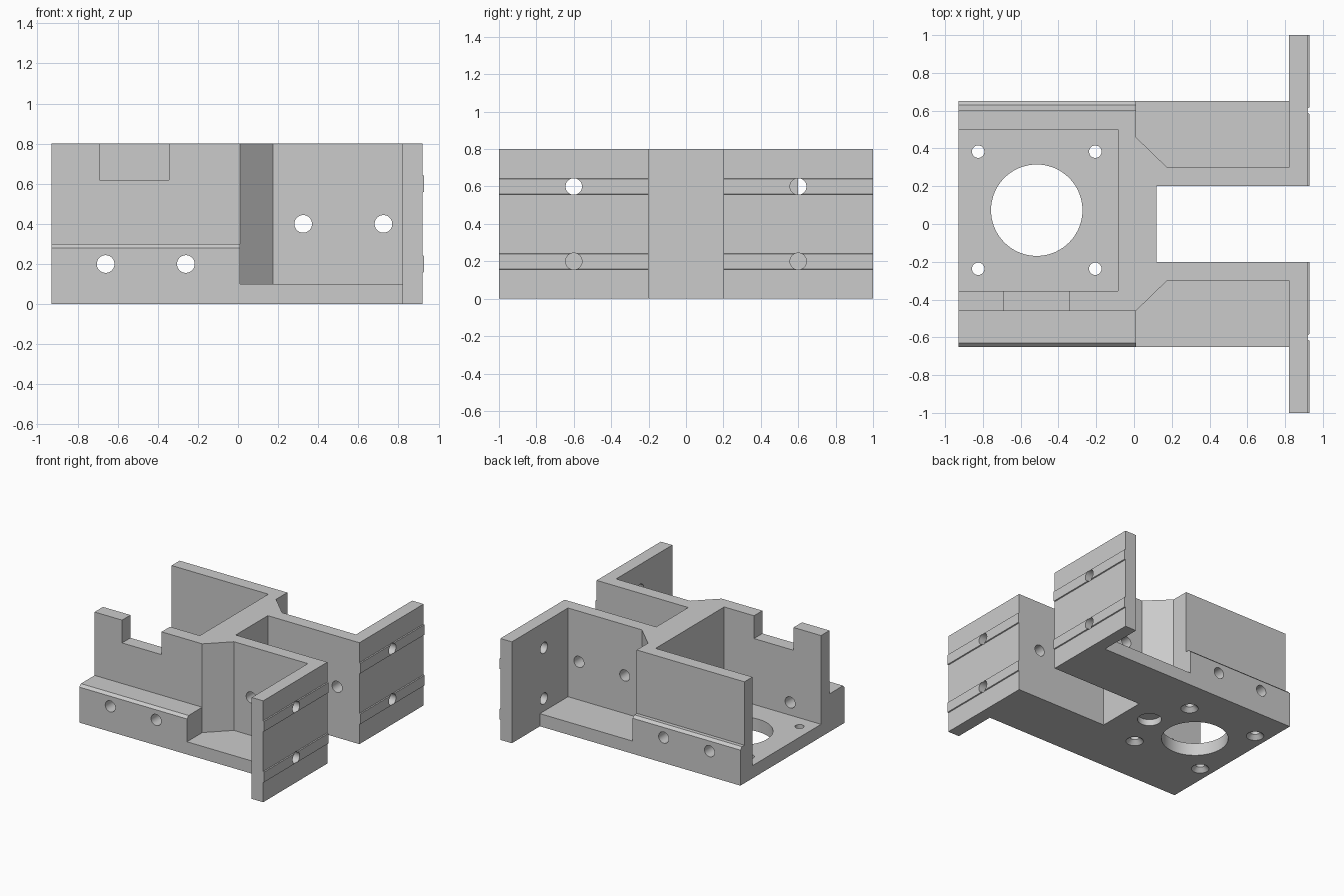
import bpy, bmesh
from mathutils import Vector

old = bpy.data.objects.get("Cube")
if old:
    bpy.data.objects.remove(old, do_unlink=True)

grey = bpy.data.materials.new("plain grey")
grey.use_nodes = True
grey.diffuse_color = (0.6, 0.6, 0.6, 1)
grey.node_tree.nodes["Principled BSDF"].inputs["Base Color"].default_value = (0.6, 0.6, 0.6, 1)


def finish(name, bm):
    bmesh.ops.recalc_face_normals(bm, faces=bm.faces[:])
    mesh = bpy.data.meshes.new(name)
    bm.to_mesh(mesh)
    bm.free()
    mesh.materials.append(grey)
    ob = bpy.data.objects.new(name, mesh)
    bpy.context.collection.objects.link(ob)
    return ob


def prism(name, outline, axis, lo, hi):
    """Extrude a 2D outline along x (outline in y, z) or z (outline in x, y)."""
    bm = bmesh.new()
    place = (lambda a, b: (lo, a, b)) if axis == "x" else (lambda a, b: (a, b, lo))
    face = bm.faces.new([bm.verts.new(place(a, b)) for a, b in outline])
    ext = bmesh.ops.extrude_face_region(bm, geom=[face])
    move = Vector((hi - lo, 0, 0)) if axis == "x" else Vector((0, 0, hi - lo))
    bmesh.ops.translate(bm, vec=move, verts=[v for v in ext["geom"] if isinstance(v, bmesh.types.BMVert)])
    return finish(name, bm)


def box(name, x0, x1, y0, y1, z0, z1):
    return prism(name, [(x0, y0), (x1, y0), (x1, y1), (x0, y1)], "z", z0, z1)


def rod(name, start, end, r1, r2=None, sides=48):
    """Cylinder or cone between two points."""
    start, end = Vector(start), Vector(end)
    axis = end - start
    bm = bmesh.new()
    bmesh.ops.create_cone(bm, cap_ends=True, segments=sides, radius1=r1,
                          radius2=r1 if r2 is None else r2, depth=axis.length)
    bmesh.ops.rotate(bm, verts=bm.verts[:], matrix=axis.to_track_quat("Z", "Y").to_matrix())
    bmesh.ops.translate(bm, verts=bm.verts[:], vec=(start + end) / 2)
    return finish(name, bm)


def combine(target, tool, operation="DIFFERENCE"):
    mod = target.modifiers.new(tool.name, "BOOLEAN")
    mod.operation, mod.solver, mod.object = operation, "EXACT", tool
    bpy.context.view_layer.objects.active = target
    bpy.ops.object.modifier_apply(modifier=mod.name)
    bpy.data.objects.remove(tool, do_unlink=True)


# Solid block with the central slot and two end flanges
half = [(-0.93, -0.65), (0.82, -0.65), (0.82, -1), (0.92, -1), (0.92, -0.2), (0.12, -0.2)]
body = prism("motor_bracket", half + [(x, -y) for x, y in reversed(half)], "z", 0, 0.8)

# Chamfered rails across the flange faces
for z in (0.2, 0.6):
    for y in (-1, 0.2):
        rail = box("rail", 0.9, 0.928, y, y + 0.8, z - 0.05, z + 0.05)
        for v in rail.data.vertices:
            if v.co.x > 0.91:
                v.co.z += 0.01 if v.co.z < z else -0.01
        combine(body, rail, "UNION")

# Motor cavity and the notch in the front wall
combine(body, box("cavity", -1.1, -0.085, -0.355, 0.5, 0.1, 1))
combine(body, box("notch", -0.69, -0.345, -0.52, -0.3, 0.62, 1))

# Side pockets, then stepped ledges with a chamfered lip
for s, wall in ((-1, 0.46), (1, 0.6)):
    pocket = [(0.01, 0.46), (0.175, 0.3), (0.82, 0.3), (0.82, 0.8), (0.01, 0.8)]
    combine(body, prism("pocket", [(x, s * y) for x, y in pocket], "z", 0.1, 1))
    step = [(wall, 1), (wall, 0.3), (0.63, 0.3), (0.67, 0.26), (0.75, 0.26), (0.75, 1)]
    combine(body, prism("step", [(s * y, z) for y, z in step], "x", -1.1, 0.06))

# Cross holes through the ledges and arms
for x, z in ((-0.66, 0.2), (-0.26, 0.2), (0.325, 0.4), (0.725, 0.4)):
    combine(body, rod("cross_hole", (x, -0.75, z), (x, 0.75, z), 0.044))

# Flange holes
for y in (-0.6, 0.6):
    for z in (0.2, 0.6):
        combine(body, rod("flange_hole", (0.7, y, z), (1.1, y, z), 0.044))

# Floor bore, countersunk mounting holes and blind socket underneath
cx, cy = -0.515, 0.073
combine(body, rod("bore", (cx, cy, -0.1), (cx, cy, 0.2), 0.242, sides=72))
for dx in (-0.31, 0.31):
    for dy in (-0.31, 0.31):
        x, y = cx + dx, cy + dy
        combine(body, rod("mount_hole", (x, y, -0.1), (x, y, 0.2), 0.033))
        combine(body, rod("countersink", (x, y, -0.02), (x, y, 0.035), 0.083, 0.03))
combine(body, rod("socket", (-0.085, cy, -0.1), (-0.085, cy, 0.05), 0.087))

# Smooth bores with crisp edges
bpy.ops.object.select_all(action="DESELECT")
body.select_set(True)
bpy.context.view_layer.objects.active = body
bpy.ops.object.shade_smooth_by_angle(angle=0.5)
